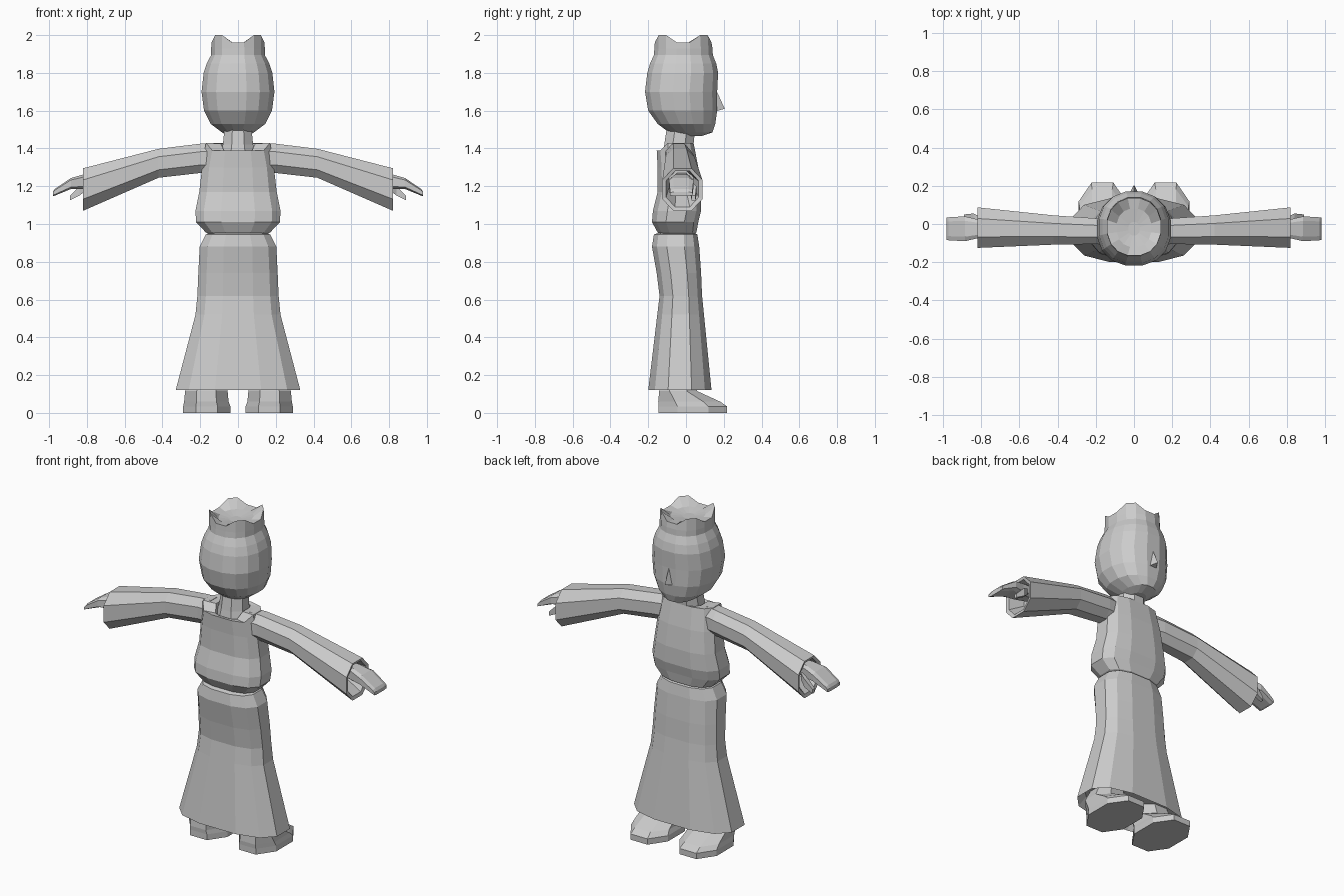
import bpy, bmesh, math

mat = bpy.data.materials.new("plain grey")
mat.diffuse_color = (0.6, 0.6, 0.6, 1)


def finish(name, bm, mirror=False):
    bmesh.ops.recalc_face_normals(bm, faces=bm.faces)
    me = bpy.data.meshes.new(name)
    bm.to_mesh(me)
    bm.free()
    me.materials.append(mat)
    ob = bpy.data.objects.new(name, me)
    bpy.context.collection.objects.link(ob)
    if mirror:
        ob.modifiers.new("Mirror", 'MIRROR').use_clip = False
    return ob


def loft(name, rings, n, axis='z', p=1.0, mirror=False, rule=None, caps=(True, True)):
    """Skin through rings (t, u0, u1, v0, v1); p below 1 makes them squarer."""
    bm = bmesh.new()
    pts = []
    for i in range(n):
        a = 2 * math.pi * (i + 0.5) / n
        c, s = math.cos(a), math.sin(a)
        pts.append((math.copysign(abs(c) ** p, c), math.copysign(abs(s) ** p, s)))
    m = max(abs(q[0]) for q in pts)
    rows = []
    for k, (t, u0, u1, v0, v1) in enumerate(rings):
        row = []
        for c, s in pts:
            u = (u0 + u1) / 2 + (u1 - u0) / 2 * c / m
            v = (v0 + v1) / 2 + (v1 - v0) / 2 * s / m
            co = (u, v, t) if axis == 'z' else (t, u, v)
            if rule:
                co = rule(k, c, s, co)
            row.append(bm.verts.new(co))
        rows.append(row)
    for a, b in zip(rows, rows[1:]):
        for i in range(n):
            j = (i + 1) % n
            bm.faces.new((a[i], a[j], b[j], b[i]))
    if caps[0]:
        bm.faces.new(rows[0][::-1])
    if caps[1]:
        bm.faces.new(rows[-1])
    return finish(name, bm, mirror)


def sym(*rings):
    return [(z, -h, h, y0, y1) for z, h, y0, y1 in rings]


# Head with a four-cornered crown and a hollow top
def crown(k, c, s, co):
    if k == 9 and abs(abs(c) - abs(s)) < 0.4:
        return (co[0], co[1], 2.0)
    return co


loft("head", sym((1.465, 0.05, -0.07, 0.08), (1.485, 0.085, -0.09, 0.14),
                 (1.53, 0.145, -0.15, 0.155), (1.60, 0.18, -0.2, 0.165),
                 (1.70, 0.193, -0.217, 0.165), (1.80, 0.182, -0.205, 0.17),
                 (1.85, 0.165, -0.19, 0.16), (1.895, 0.142, -0.17, 0.142),
                 (1.93, 0.142, -0.167, 0.14), (1.962, 0.14, -0.165, 0.135),
                 (1.955, 0.09, -0.12, 0.08), (1.945, 0.03, -0.06, 0.01)),
     16, p=0.9, rule=crown)

# Nose wedge on the +y side
bm = bmesh.new()
v = [bm.verts.new(c) for c in ((0, 0.155, 1.72), (-0.03, 0.15, 1.595),
                               (0.03, 0.15, 1.595), (0, 0.205, 1.61))]
for f in ((0, 1, 3), (0, 3, 2), (1, 2, 3), (0, 2, 1)):
    bm.faces.new([v[i] for i in f])
finish("nose", bm)

# Neck
loft("neck", sym((1.34, 0.1, -0.13, 0.04), (1.42, 0.08, -0.115, 0.04),
                 (1.52, 0.07, -0.1, 0.05)), 8)


# Blouse, with its neckline dipping at -y
def neckline(k, c, s, co):
    if k >= 6 and s < -0.3 and abs(c) < 0.8:
        return (co[0], co[1], co[2] - 0.04)
    return co


loft("blouse", sym((0.95, 0.16, -0.14, 0.05), (0.955, 0.17, -0.15, 0.055),
                   (1.01, 0.222, -0.18, 0.065), (1.07, 0.225, -0.175, 0.08),
                   (1.17, 0.205, -0.15, 0.08), (1.30, 0.19, -0.15, 0.065),
                   (1.43, 0.17, -0.155, 0.04), (1.425, 0.09, -0.13, 0.03),
                   (1.37, 0.08, -0.11, 0.02)), 12, p=0.7, rule=neckline)

# Long flared skirt, open underneath with a turned-in hem
loft("skirt", sym((0.18, 0.29, -0.165, 0.10), (0.12, 0.33, -0.2, 0.135),
                  (0.52, 0.225, -0.152, 0.095), (0.62, 0.215, -0.14, 0.085),
                  (0.74, 0.21, -0.155, 0.08), (0.88, 0.203, -0.18, 0.07),
                  (0.945, 0.17, -0.17, 0.06), (0.96, 0.13, -0.12, 0.03)), 12, p=0.75)

# Sleeves widening to an open cuff
loft("sleeves", [(0.13, -0.11, 0.02, 1.27, 1.43), (0.2, -0.105, 0.03, 1.27, 1.425),
                 (0.42, -0.108, 0.045, 1.245, 1.398), (0.82, -0.125, 0.087, 1.07, 1.295),
                 (0.815, -0.105, 0.067, 1.09, 1.28), (0.72, -0.09, 0.04, 1.16, 1.28)],
     8, axis='x', p=0.9, mirror=True)

# Hands: mitten of fingers plus a thumb
loft("hands", [(0.72, -0.06, 0.015, 1.2, 1.27), (0.82, -0.075, 0.025, 1.185, 1.262),
               (0.885, -0.09, 0.04, 1.185, 1.243), (0.97, -0.085, 0.035, 1.15, 1.185),
               (0.98, -0.085, 0.035, 1.148, 1.17)], 8, axis='x', p=0.5, mirror=True)
loft("thumbs", [(0.80, 0.0, 0.035, 1.18, 1.22), (0.84, 0.025, 0.055, 1.15, 1.2),
                (0.89, 0.03, 0.05, 1.125, 1.15)], 4, axis='x', mirror=True)

# Shoes with a sloping toe
loft("shoes", [(0.0, 0.04, 0.29, -0.145, 0.217), (0.035, 0.04, 0.29, -0.145, 0.217),
               (0.06, 0.05, 0.285, -0.147, 0.18), (0.115, 0.055, 0.28, -0.142, 0.06),
               (0.24, 0.07, 0.22, -0.11, 0.03)], 8, p=0.9, mirror=True)
